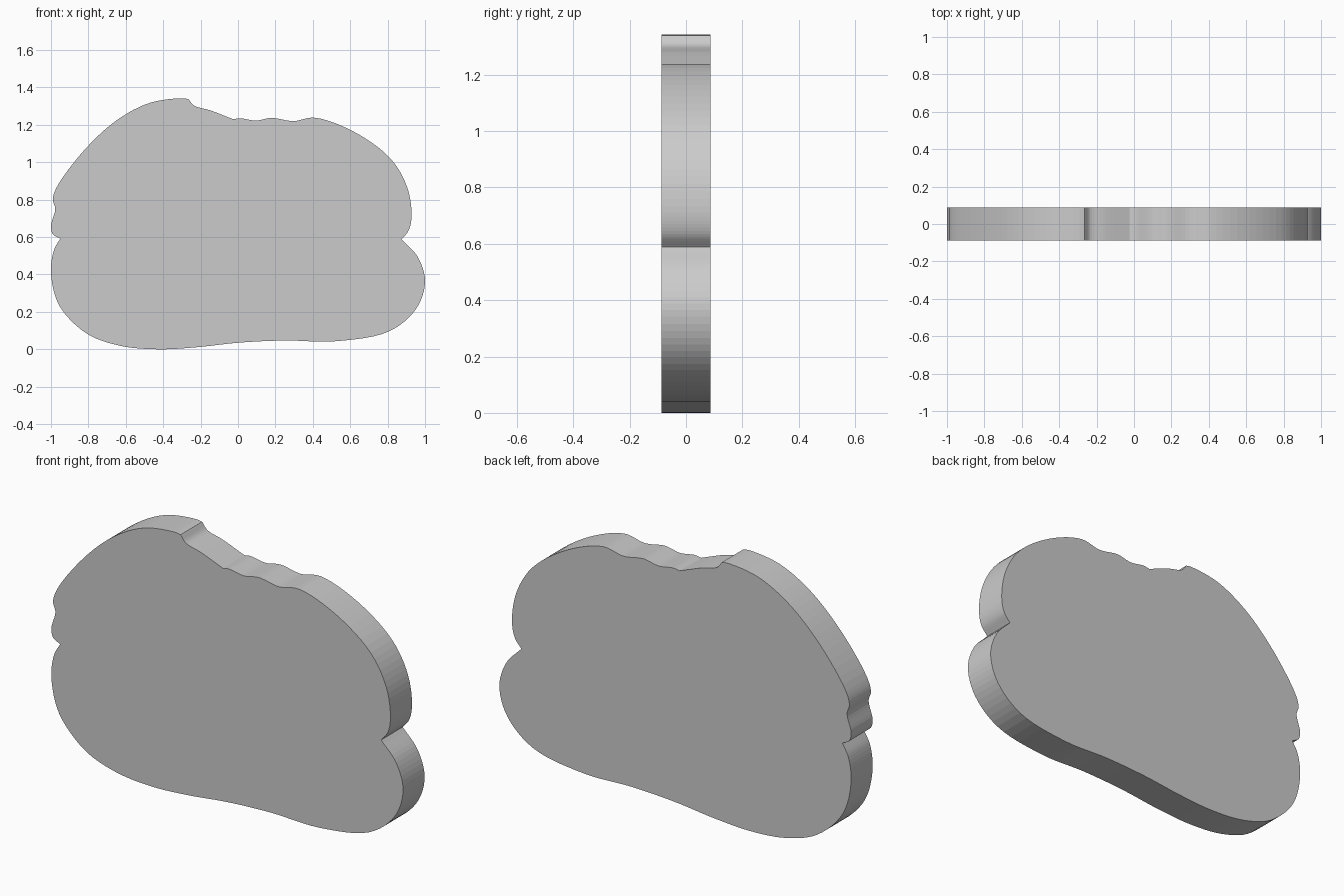
import bpy, bmesh
from mathutils import Vector

if "Cube" in bpy.data.objects:
    bpy.data.objects.remove(bpy.data.objects["Cube"])

THICK = 0.175
STEPS = 6

# Outline runs (x, z), counter-clockwise from the front; each run ends at a sharp corner
RIGHT_NOTCH, LEFT_NOTCH = (0.875, 0.588), (-0.95, 0.592)
NUB, KNEE = (-0.265, 1.338), (-0.025, 1.23)
runs = [
    # lower lobe
    [LEFT_NOTCH, (-0.984, 0.53), (-1.0, 0.41), (-0.955, 0.233), (-0.81, 0.085),
     (-0.635, 0.02), (-0.43, 0.0), (-0.22, 0.011), (0, 0.035), (0.25, 0.047),
     (0.52, 0.043), (0.81, 0.097), (0.955, 0.22), (1.0, 0.365), (0.96, 0.495), RIGHT_NOTCH],
    # right side and wavy top
    [RIGHT_NOTCH, (0.912, 0.635), (0.928, 0.71), (0.905, 0.865), (0.815, 1.02),
     (0.62, 1.163), (0.41, 1.238), (0.295, 1.22), (0.18, 1.237), (0.095, 1.223),
     (0.01, 1.235), KNEE],
    [KNEE, (-0.15, 1.278), (-0.235, 1.303), NUB],
    # left dome and small side bumps
    [NUB, (-0.30, 1.342), (-0.47, 1.318), (-0.645, 1.227), (-0.82, 1.067),
     (-0.97, 0.865), (-0.99, 0.80), (-0.977, 0.75), (-1.0, 0.66), (-0.99, 0.615), LEFT_NOTCH],
]


def spline(points):
    """Centripetal Catmull-Rom through the points, without the last one."""
    p = [Vector(q) for q in points]
    p = [2 * p[0] - p[1]] + p + [2 * p[-1] - p[-2]]
    out = []
    for i in range(len(p) - 3):
        a, b, c, d = p[i:i + 4]
        t1 = (b - a).length ** 0.5
        t2 = t1 + (c - b).length ** 0.5
        t3 = t2 + (d - c).length ** 0.5
        for k in range(STEPS):
            t = t1 + (t2 - t1) * k / STEPS
            a1 = a.lerp(b, t / t1)
            a2 = b.lerp(c, (t - t1) / (t2 - t1))
            a3 = c.lerp(d, (t - t2) / (t3 - t2))
            b1 = a1.lerp(a2, t / t2)
            b2 = a2.lerp(a3, (t - t1) / (t3 - t1))
            out.append(b1.lerp(b2, (t - t1) / (t2 - t1)))
    return out


outline = [q for run in runs for q in spline(run)]

# Flat slab: front face extruded to the back
bm = bmesh.new()
front = bm.faces.new([bm.verts.new((x, -THICK / 2, z)) for x, z in outline])
geom = bmesh.ops.extrude_face_region(bm, geom=[front], use_keep_orig=True)["geom"]
bmesh.ops.translate(bm, vec=(0, THICK, 0),
                    verts=[g for g in geom if isinstance(g, bmesh.types.BMVert)])
bmesh.ops.recalc_face_normals(bm, faces=bm.faces)

# Rest the slab exactly on the ground
low = min(v.co.z for v in bm.verts)
bmesh.ops.translate(bm, vec=(0, 0, -low), verts=bm.verts)

mesh = bpy.data.meshes.new("rounded_slab")
bm.to_mesh(mesh)
bm.free()
slab = bpy.data.objects.new("rounded_slab", mesh)
bpy.context.collection.objects.link(slab)
